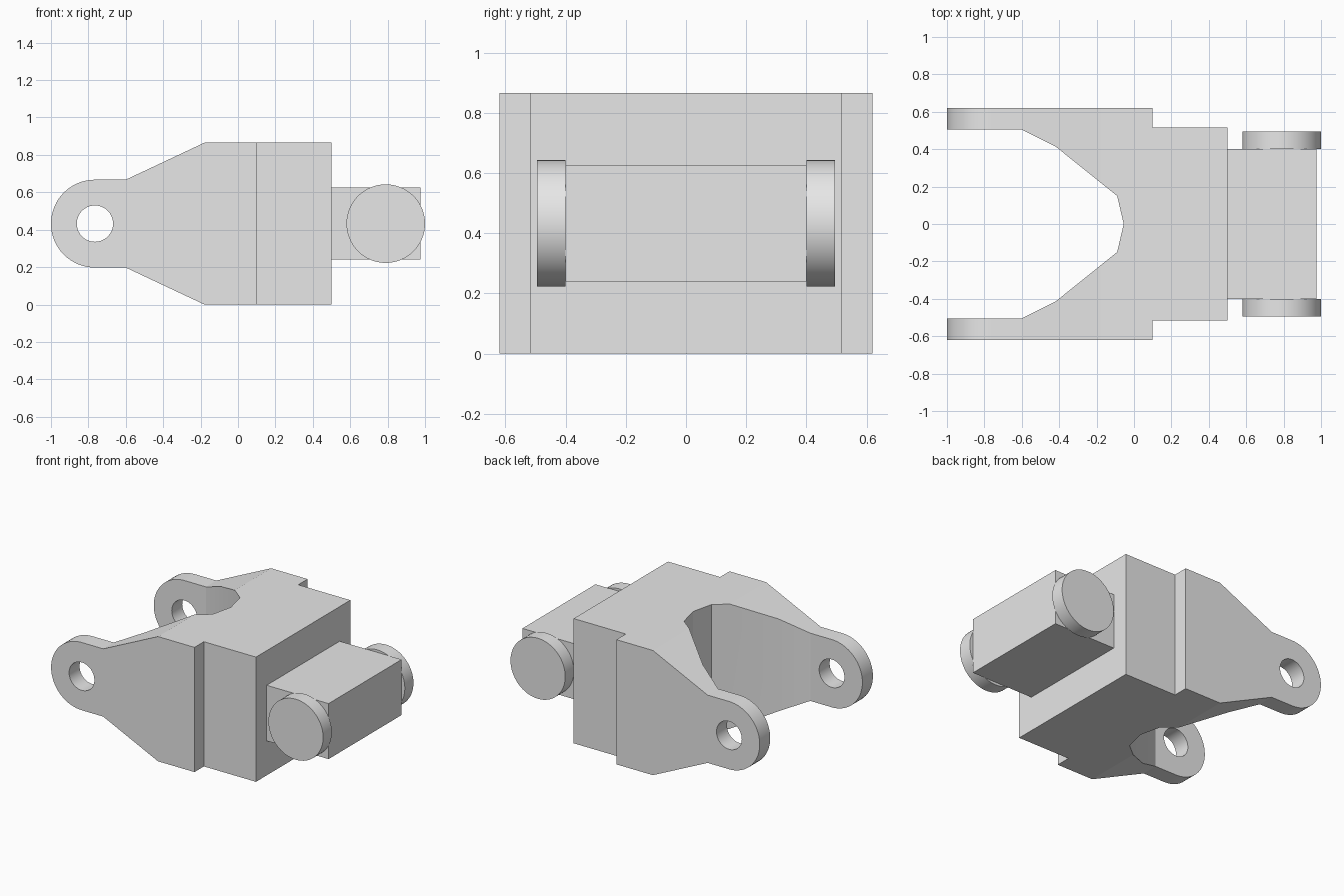
import bpy, bmesh, math
from mathutils import Vector

cube = bpy.data.objects.get("Cube")
if cube:
    bpy.data.objects.remove(cube, do_unlink=True)

grey = bpy.data.materials.new("plain grey")
grey.use_nodes = True
grey.diffuse_color = (0.8, 0.8, 0.8, 1)
grey.node_tree.nodes["Principled BSDF"].inputs["Base Color"].default_value = (0.8, 0.8, 0.8, 1)

MID = 0.4325  # height of the symmetry plane


def prism(name, points, offset):
    """Extrude a closed outline of 3D points by an offset."""
    bm = bmesh.new()
    face = bm.faces.new([bm.verts.new(p) for p in points])
    moved = bmesh.ops.extrude_face_region(bm, geom=[face])["geom"]
    verts = [v for v in moved if isinstance(v, bmesh.types.BMVert)]
    bmesh.ops.translate(bm, verts=verts, vec=Vector(offset))
    bmesh.ops.recalc_face_normals(bm, faces=bm.faces)
    mesh = bpy.data.meshes.new(name)
    bm.to_mesh(mesh)
    bm.free()
    mesh.materials.append(grey)
    obj = bpy.data.objects.new(name, mesh)
    bpy.context.collection.objects.link(obj)
    return obj


def disc(name, x, radius, y0, y1, sides=64):
    """Cylinder along y at the symmetry height."""
    angles = [math.tau * i / sides for i in range(sides)]
    ring = [(x + radius * math.cos(a), y0, MID + radius * math.sin(a)) for a in angles]
    return prism(name, ring, (0, y1 - y0, 0))


def boolean(target, cutter, operation):
    mod = target.modifiers.new(operation, 'BOOLEAN')
    mod.operation, mod.object, mod.solver = operation, cutter, 'EXACT'
    bpy.context.view_layer.objects.active = target
    bpy.ops.object.modifier_apply(modifier=mod.name)
    bpy.data.objects.remove(cutter, do_unlink=True)


def smooth(obj):
    bpy.ops.object.select_all(action='DESELECT')
    obj.select_set(True)
    bpy.context.view_layer.objects.active = obj
    bpy.ops.object.shade_smooth_by_angle(angle=math.radians(20))


# Forked body: side outline with rounded ears
EYE_X, EAR_R = -0.765, 0.235
upper = [(0.5, MID), (-0.18, MID), (-0.6, EAR_R)]
arc = [math.pi / 2 + math.pi * i / 32 for i in range(33)]
side = [(x, MID + h) for x, h in upper]
side += [(EYE_X + EAR_R * math.cos(a), MID + EAR_R * math.sin(a)) for a in arc]
side += [(x, MID - h) for x, h in reversed(upper)]
body = prism("forked_body", [(x, -0.7, z) for x, z in side], (0, 1.4, 0))

# Plan outline: stepped outside, tapering throat inside
half = [(0.6, 0.517), (0.1, 0.517), (0.1, 0.62), (-1.1, 0.62), (-1.1, 0.505),
        (-0.6, 0.505), (-0.42, 0.415), (-0.09, 0.15)]
plan = half + [(-0.055, 0)] + [(x, -y) for x, y in reversed(half)]
boolean(body, prism("plan_cutter", [(x, y, -0.1) for x, y in plan], (0, 0, 1.1)), 'INTERSECT')

# Pin holes through both ears
boolean(body, disc("hole_cutter", EYE_X, 0.097, -0.8, 0.8), 'DIFFERENCE')
smooth(body)

# Connecting block on the far end
block = [(0.5, 0.24), (0.975, 0.24), (0.975, 0.625), (0.5, 0.625)]
prism("connecting_block", [(x, -0.4, z) for x, z in block], (0, 0.8, 0))

# Round pins on both sides of the block
for name, sign in (("left_pin", 1), ("right_pin", -1)):
    smooth(disc(name, 0.79, 0.21, sign * 0.4, sign * 0.495))
